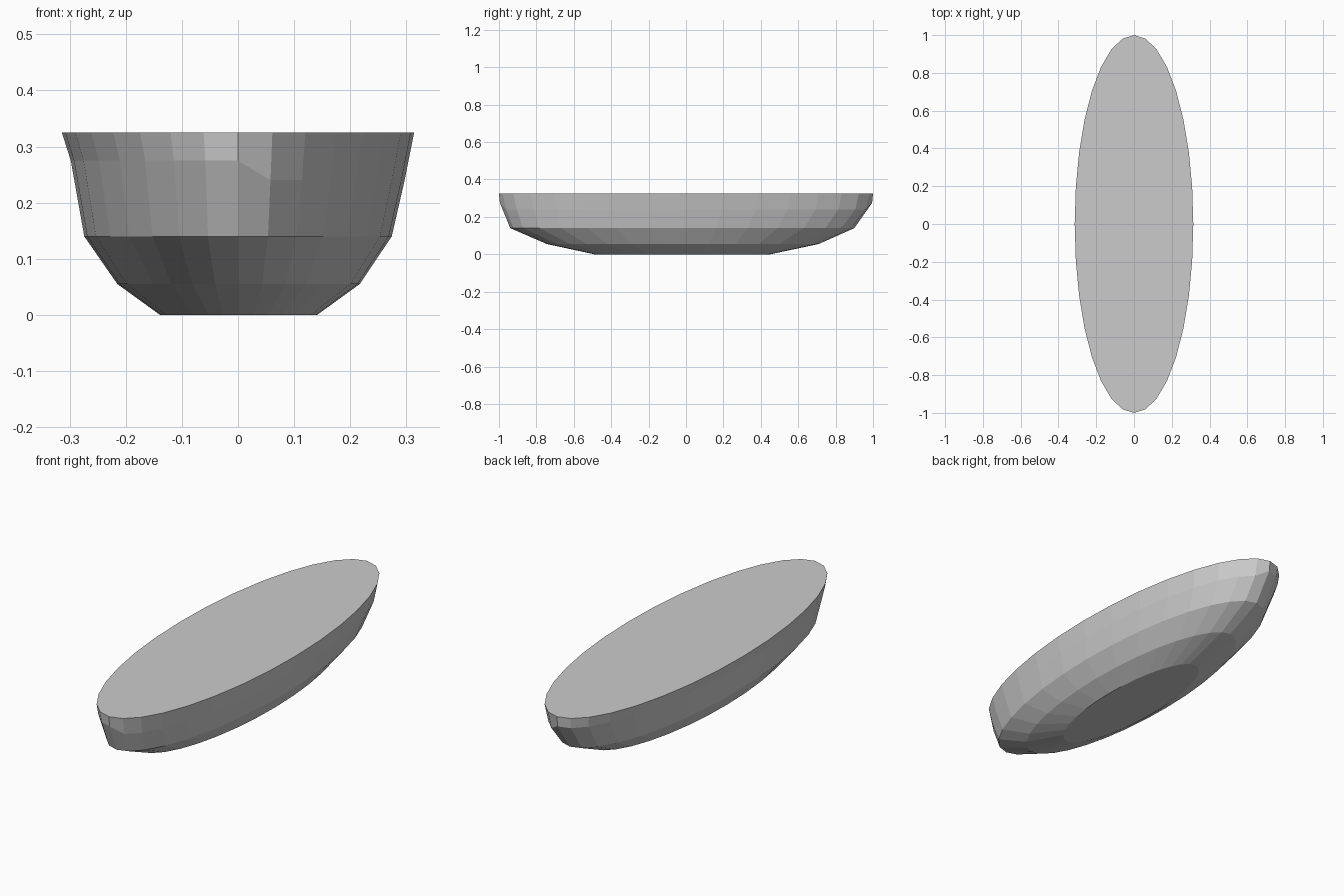
import bpy, bmesh
from math import sin, cos, tau

if "Cube" in bpy.data.objects:
    bpy.data.objects.remove(bpy.data.objects["Cube"])

SEGMENTS = 32
# z, x radius, y radius, x offset, y offset of each elliptical ring
RINGS = [
    (0.0, 0.140, 0.47, 0.001, -0.02),
    (0.055, 0.216, 0.727, 0.001, -0.017),
    (0.14, 0.274, 0.92, 0.0, -0.02),
    (None, 0.298, 0.995, 0.0, 0.0),   # shoulder, height differs per side
    (0.325, 0.314, 1.0, 0.0, 0.0),
]

bm = bmesh.new()
loops = []
for z, rx, ry, ox, oy in RINGS:
    loop = []
    for i in range(SEGMENTS):
        s, c = sin(tau * i / SEGMENTS), cos(tau * i / SEGMENTS)
        h, a, b = z, rx, ry
        if z is None:
            # shoulder sits lower on the +x side
            h = 0.275
            if s > 0.01:
                h, a, b = 0.24, 0.297, 0.98
        loop.append(bm.verts.new((ox + a * s, oy - b * c, h)))
    loops.append(loop)

# side bands
for low, high in zip(loops, loops[1:]):
    for i in range(SEGMENTS):
        j = (i + 1) % SEGMENTS
        bm.faces.new((low[i], low[j], high[j], high[i]))

# flat base and flat top
bm.faces.new(loops[0][::-1])
bm.faces.new(loops[-1])
bmesh.ops.recalc_face_normals(bm, faces=bm.faces)

mesh = bpy.data.meshes.new("oval_dish")
bm.to_mesh(mesh)
bm.free()
dish = bpy.data.objects.new("oval_dish", mesh)
bpy.context.collection.objects.link(dish)
